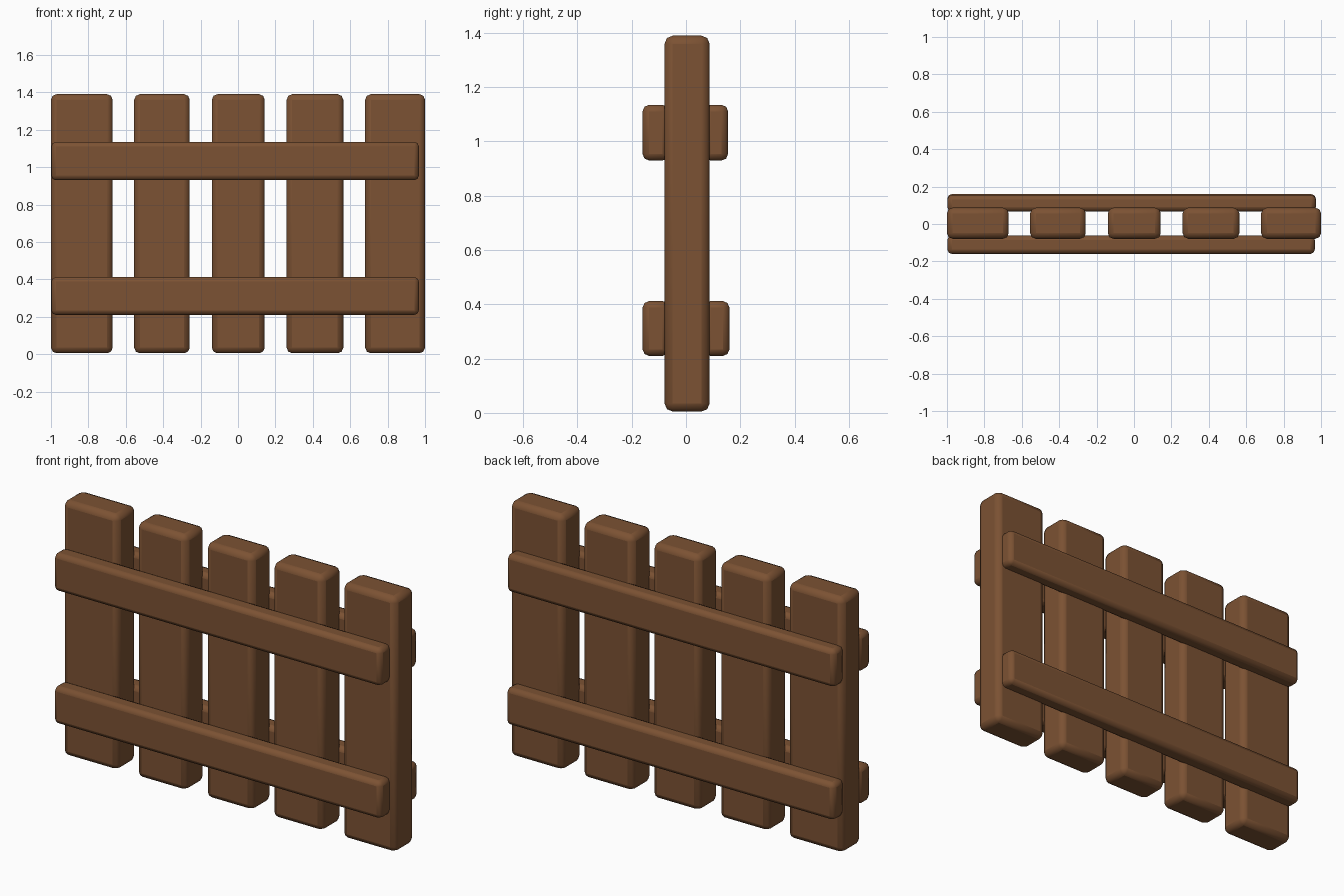
import bpy

if "Cube" in bpy.data.objects:
    bpy.data.objects.remove(bpy.data.objects["Cube"])

wood = bpy.data.materials.new("brown wood")
wood.diffuse_color = (0.20, 0.084, 0.033, 1)
wood.use_nodes = True
wood.node_tree.nodes["Principled BSDF"].inputs["Base Color"].default_value = wood.diffuse_color


def plank(name, x, y, z, bevel):
    """Rounded board spanning the given (min, max) ranges."""
    bpy.ops.mesh.primitive_cube_add(size=1)
    ob = bpy.context.object
    ob.name = name
    ob.location = [(a + b) / 2 for a, b in (x, y, z)]
    ob.scale = [b - a for a, b in (x, y, z)]
    bpy.ops.object.transform_apply(location=False, rotation=False, scale=True)
    ob.data.materials.append(wood)
    mod = ob.modifiers.new("worn_edges", "BEVEL")
    mod.width = bevel
    mod.segments = 2
    bpy.ops.object.shade_smooth_by_angle(angle=0.6)
    return ob


# upright slats, slightly uneven widths
slats = [(-1.0, -0.67), (-0.555, -0.258), (-0.14, 0.143), (0.26, 0.563), (0.68, 1.0)]
for i, span in enumerate(slats):
    plank(f"slat_{i + 1}", span, (-0.079, 0.087), (0.005, 1.39), 0.03)

# horizontal rails on both faces, sunk a little into the slats
for level, z, back in (("lower", (0.21, 0.412), 0.16), ("upper", (0.93, 1.135), 0.155)):
    plank(f"front_{level}_rail", (-0.998, 0.967), (-0.16, -0.062), z, 0.024)
    plank(f"back_{level}_rail", (-0.998, 0.972), (0.066, back), z, 0.024)
